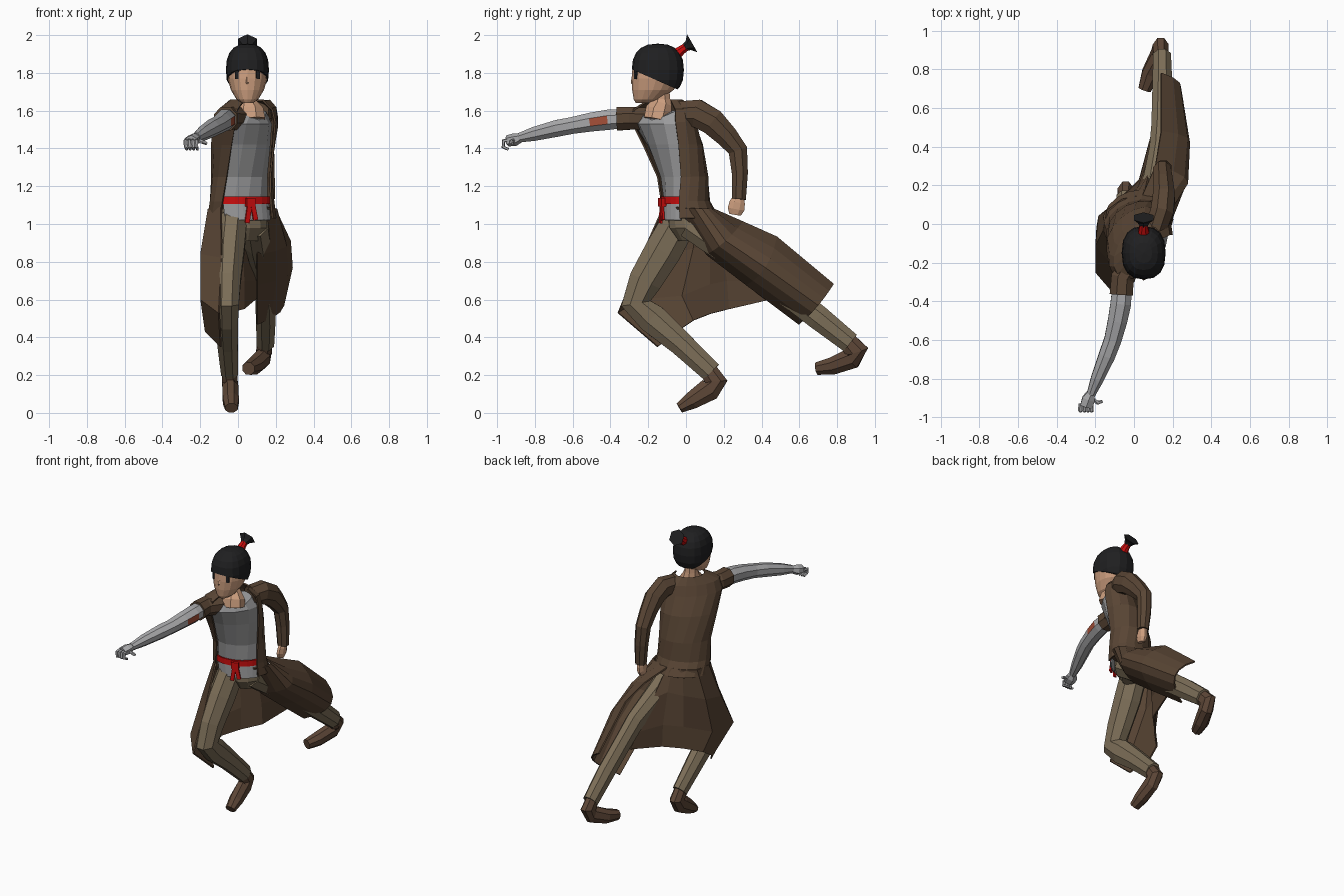
import bpy, bmesh, math
from mathutils import Vector

def mat(name, r, g, b):
    m = bpy.data.materials.new(name)
    m.diffuse_color = (r, g, b, 1)
    return m

COAT = mat("coat brown", .100, .060, .035)
BOOT = mat("boot brown", .110, .062, .038)
PANTS = mat("pants tan", .205, .158, .098)
SHIRT = mat("shirt grey", .330, .330, .335)
METAL = mat("arm grey", .400, .400, .410)
SKIN = mat("skin", .620, .350, .215)
HAIR = mat("hair black", .014, .014, .015)
RED = mat("sash red", .600, .004, .004)
EMBLEM = mat("emblem rust", .380, .080, .040)

def finish(name, bm, m, thick=0):
    bmesh.ops.recalc_face_normals(bm, faces=bm.faces)
    me = bpy.data.meshes.new(name)
    bm.to_mesh(me)
    bm.free()
    ob = bpy.data.objects.new(name, me)
    bpy.context.collection.objects.link(ob)
    me.materials.append(m)
    if thick:
        s = ob.modifiers.new("thickness", 'SOLIDIFY')
        s.thickness, s.offset = thick, 0
    return ob

def loft(name, rows, m, closed=True, thick=0):
    """Skin a list of point rows; closed rows get end caps."""
    bm = bmesh.new()
    vs = [[bm.verts.new(p) for p in r] for r in rows]
    n = len(rows[0])
    for a, b in zip(vs, vs[1:]):
        for i in range(n if closed else n - 1):
            j = (i + 1) % n
            bm.faces.new((a[i], a[j], b[j], b[i]))
    if closed:
        bm.faces.new(vs[0])
        bm.faces.new(vs[-1])
    return finish(name, bm, m, thick)

def tube(name, pts, m, sides=8):
    """Limb along points (x, y, z, half width[, half height])."""
    P = [Vector(p[:3]) for p in pts]
    rows = []
    for i, p in enumerate(pts):
        t = (P[min(i + 1, len(P) - 1)] - P[max(i - 1, 0)]).normalized()
        ref = Vector((0, 0, 1)) if abs(t.x) > .85 else Vector((1, 0, 0))
        u = (ref - t * ref.dot(t)).normalized()
        v = t.cross(u)
        a, b = p[3], p[-1]
        rows.append([P[i] + u * a * math.cos((k + .5) * math.tau / sides)
                     + v * b * math.sin((k + .5) * math.tau / sides) for k in range(sides)])
    return loft(name, rows, m)

def box(name, loc, size, m, rot=(0, 0, 0)):
    bm = bmesh.new()
    bmesh.ops.create_cube(bm, size=1)
    for v in bm.verts:
        v.co = Vector(a * b for a, b in zip(v.co, size))
    ob = finish(name, bm, m)
    ob.location, ob.rotation_euler = loc, rot
    return ob

def arc(row, lo, hi, n, off=0, dz=0, dip=0):
    """Arc of a twisted torso section; angle 0 is the chest front."""
    z, cx, cy, hw, hd, rot = row
    r = math.radians(rot)
    L, F = Vector((math.cos(r), math.sin(r), 0)), Vector((math.sin(r), -math.cos(r), 0))
    out = []
    for k in range(n):
        a = math.radians(lo + (hi - lo) * k / (n - 1))
        drop = dip * max(0, math.cos(a)) ** 3
        out.append(Vector((cx, cy, z + dz - drop)) + L * (hw + off) * math.sin(a)
                   + F * (hd + off) * math.cos(a))
    return out

# torso sections: z, centre x, centre y, half width, half depth, twist
BODY = [(1.03, .02, .02, .155, .125, 15), (1.12, .02, -.01, .145, .10, 20),
        (1.25, .02, -.02, .145, .105, 28), (1.42, .025, -.07, .165, .115, 40),
        (1.54, .035, -.12, .18, .108, 48), (1.605, .04, -.125, .165, .09, 50),
        (1.655, .047, -.11, .085, .065, 50)]

loft("shirt", [arc(r, 0, 330, 12) for r in BODY[1:4]] +
     [arc((1.53, .035, -.12, .18, .108, 48), 0, 330, 12),
      arc((1.60, .045, -.125, .13, .085, 50), 0, 330, 12, dip=.05)], SHIRT)
loft("coat_body", [arc(r, 52, 308, 13, o) for r, o in
                   zip(BODY, (.026, .027, .02, .018, .017, .016, .012))], COAT, False, .01)
loft("sash", [arc(BODY[1], -56, 56, 9, .014, d) for d in (-.015, .025)], RED, False, .01)
loft("shirt_hem", [arc(BODY[1], -56, 56, 9, .008), arc((1.02, .025, 0, .16, .12, 18), -50, 54, 9)],
     SHIRT, False, .008)
loft("pelvis", [arc((1.08, .02, -.005, .14, .095, 18), 0, 330, 12),
                arc((.98, .035, .02, .125, .11, 15), 0, 330, 12),
                arc((.91, .035, .03, .075, .07, 15), 0, 330, 12)], PANTS)
# sash knot with two hanging ends
box("sash_knot", (.065, -.125, 1.115), (.05, .03, .045), RED, (0, 0, .35))
box("sash_end_left", (.085, -.125, 1.065), (.025, .012, .09), RED, (0, -.2, .35))
box("sash_end_right", (.055, -.132, 1.055), (.025, .012, .10), RED, (0, .15, .35))

def panel(name, rows, n):
    """Coat tail: each row is a curve through edge, middle, edge."""
    out = []
    for a, b, c in rows:
        a, b, c = Vector(a), Vector(b), Vector(c)
        out.append([a * (1 - t) * (1 - 2 * t) + b * 4 * t * (1 - t) + c * t * (2 * t - 1)
                    for t in (k / (n - 1) for k in range(n))])
    loft(name, out, COAT, False, .01)

# left tail wraps the rear thigh
panel("coat_tail_left", [
    ((.04, .14, 1.08), (.195, .085, 1.08), (.155, -.05, 1.09)),
    ((.11, .30, 1.01), (.275, .21, .91), (.10, .11, .84)),
    ((.14, .48, .93), (.285, .42, .77), (.10, .32, .68)),
    ((.14, .78, .68), (.24, .70, .57), (.10, .60, .47))], 7)
# right tail wraps the front thigh, then tucks in under the rear thigh
loft("coat_tail_right", [
    [(-.09, -.12, 1.09), (-.155, -.03, 1.08), (-.135, .07, 1.08), (-.06, .125, 1.08), (.01, .14, 1.08), (.05, .14, 1.08)],
    [(-.085, -.24, .82), (-.195, -.11, .84), (-.18, .04, .87), (-.07, .13, .90), (.02, .18, .92), (.08, .26, .89)],
    [(-.10, -.36, .53), (-.195, -.25, .60), (-.19, -.02, .62), (-.07, .13, .68), (.03, .22, .70), (.10, .40, .70)],
    [(-.09, -.15, .35), (-.17, -.05, .43), (-.16, .04, .49), (-.07, .13, .525), (.03, .23, .55), (.10, .49, .61)]],
    COAT, False, .01)

# legs: front leg bent under the body, rear leg stretched back
tube("front_leg", [(-.03, -.03, 1.02, .085, .10), (-.045, -.12, .86, .085, .105),
                   (-.055, -.215, .70, .075, .095), (-.06, -.265, .58, .07, .085),
                   (-.06, -.18, .50, .065, .085), (-.055, -.03, .37, .058, .07),
                   (-.045, .135, .215, .048, .06)], PANTS)
tube("rear_leg", [(.09, .02, 1.0, .075, .085), (.105, .16, .90, .075, .08),
                  (.135, .38, .76, .06, .075), (.142, .50, .66, .056, .072),
                  (.147, .70, .505, .056, .07), (.145, .87, .37, .05, .06)], PANTS)
tube("front_boot", [(-.045, .115, .23, .04, .05), (-.043, .16, .165, .045, .064),
                    (-.04, .125, .125, .045, .066), (-.038, .03, .065, .046, .05),
                    (-.035, -.035, .026, .036, .03)], BOOT)
tube("rear_boot", [(.14, .85, .385, .04, .052), (.138, .905, .325, .045, .066),
                   (.13, .88, .29, .045, .06), (.085, .78, .25, .048, .05),
                   (.055, .695, .235, .036, .036)], BOOT)

# bent arm in its sleeve
tube("left_sleeve", [(.11, -.03, 1.585, .06, .07), (.145, .06, 1.585, .065, .08),
                     (.155, .14, 1.54, .062, .076), (.15, .215, 1.465, .055, .064),
                     (.145, .275, 1.39, .05, .055), (.152, .285, 1.27, .046, .046),
                     (.16, .28, 1.13, .038, .04)], COAT)
tube("left_hand", [(.16, .28, 1.15, .022, .028), (.16, .272, 1.115, .024, .044),
                   (.158, .265, 1.08, .024, .048), (.155, .26, 1.05, .018, .034)], SKIN)

# outstretched grey arm with a rust emblem on the inner face
tube("right_sleeve", [(.0, -.19, 1.555, .06, .065), (-.06, -.28, 1.56, .065, .064),
                      (-.065, -.365, 1.557, .066, .068)], COAT)
arm = tube("right_arm", [(-.06, -.30, 1.56, .052), (-.068, -.41, 1.552, .058), (-.085, -.50, 1.54, .054),
                         (-.11, -.60, 1.522, .048), (-.14, -.68, 1.507, .046, .048),
                         (-.19, -.80, 1.478, .036, .04), (-.222, -.88, 1.457, .024, .027)], METAL)
arm.data.materials.append(EMBLEM)
for f in arm.data.polygons:
    if -.50 < f.center.y < -.42 and f.normal.x > .85:
        f.material_index = 1
tube("right_palm", [(-.222, -.875, 1.457, .024, .024), (-.235, -.905, 1.447, .038, .034),
                    (-.248, -.945, 1.44, .036, .03)], METAL, 6)
for k in range(4):
    x = -.276 + .019 * k
    tube("right_finger_%d" % (k + 1), [(x, -.93, 1.445, .011), (x - .003, -.966, 1.44, .011),
                                       (x, -.968, 1.408, .010), (x + .004, -.94, 1.395, .008)], METAL, 5)
tube("right_thumb", [(-.22, -.905, 1.445, .013), (-.185, -.925, 1.435, .012),
                     (-.165, -.918, 1.425, .008)], METAL, 5)

# neck with the bare collar, and head
tube("neck", [(.065, -.155, 1.55, .085, .075), (.06, -.145, 1.60, .08, .075), (.053, -.13, 1.635, .055, .06),
              (.05, -.13, 1.66, .045, .05), (.05, -.135, 1.72, .045, .05)], SKIN)
HEAD = [(1.64, .05, -.225, .028, .04, 0), (1.66, .05, -.205, .058, .072, 0),
        (1.71, .05, -.175, .088, .11, 0), (1.77, .05, -.157, .105, .13, 0),
        (1.84, .05, -.153, .106, .13, 0), (1.91, .05, -.15, .08, .10, 0)]
loft("head", [arc(r, 0, 337.5, 16) for r in HEAD], SKIN)
tube("nose", [(.05, -.281, 1.785, .006), (.05, -.282, 1.75, .011), (.05, -.276, 1.738, .008)], SKIN, 5)
for s in (-1, 1):
    box("eye_%s" % ("left" if s > 0 else "right"), (.05 + s * .055, -.266, 1.79),
        (.02, .0095, .045), HAIR, (0, 0, s * .45))

# hair cap: squarish ball trimmed by a slope from the fringe to the nape
bm = bmesh.new()
bmesh.ops.create_uvsphere(bm, u_segments=16, v_segments=10, radius=1)
for v in bm.verts:
    x, y, z = (math.copysign(abs(c) ** .82, c) for c in v.co)
    v.co = Vector((.05 + x * .114, -.149 + y * .138, 1.815 + z * .14))
bmesh.ops.bisect_plane(bm, geom=bm.verts[:] + bm.edges[:] + bm.faces[:],
                       plane_co=(0, -.29, 1.82), plane_no=(0, -.44, -1), clear_outer=True)
bmesh.ops.holes_fill(bm, edges=[e for e in bm.edges if e.is_boundary])
finish("hair_cap", bm, HAIR)
# tied topknot
tube("hair_tie", [(.05, -.055, 1.895, .034), (.05, -.025, 1.92, .026), (.05, .0, 1.937, .022)], RED)
tube("hair_tail", [(.05, -.01, 1.932, .02), (.05, .012, 1.945, .036, .028), (.05, .033, 1.957, .058, .055)], HAIR, 6)
